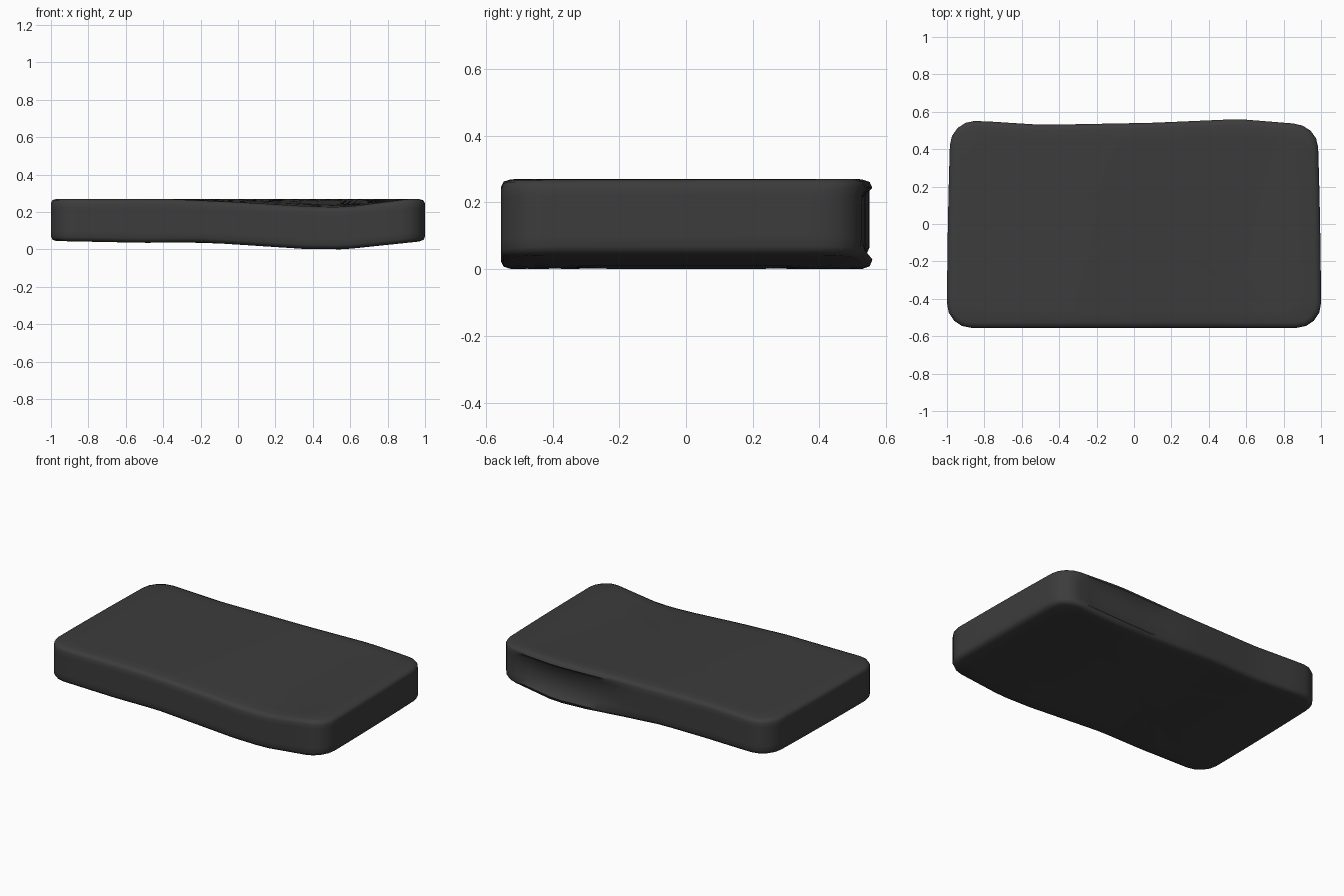
import bpy, bmesh, math

if "Cube" in bpy.data.objects:
    bpy.data.objects.remove(bpy.data.objects["Cube"], do_unlink=True)

HALF_X, HALF_Y, CORNER = 1.0, 0.555, 0.13

# Long-axis profiles: (x, value)
BOTTOM = [(-1, .045), (-.5, .035), (-.2, .038), (.35, .003), (.57, 0), (1, .045)]
FRONT_TOP = [(-1, .27), (-.35, .268), (0, .252), (.4, .227), (.58, .225), (.9, .268)]
BACK_SHIFT = [(-1, -.005), (-.84, -.004), (-.5, -.025), (.1, -.014), (.57, .006), (.9, -.02)]
BACK_DENT = [(.05, 0), (.3, .025), (.57, .04), (.75, .03), (.93, 0)]


def lerp_profile(profile, x):
    """Piecewise linear lookup, clamped at both ends."""
    if x <= profile[0][0]:
        return profile[0][1]
    for (x0, v0), (x1, v1) in zip(profile, profile[1:]):
        if x <= x1:
            return v0 + (v1 - v0) * (x - x0) / (x1 - x0)
    return profile[-1][1]


def rounded_outline(inset, arc=4, edge=20):
    """Rounded rectangle, anticlockwise, with the same count for any inset."""
    r = CORNER - inset
    corners = []
    for i, (sx, sy) in enumerate([(1, 1), (-1, 1), (-1, -1), (1, -1)]):
        cx, cy = sx * (HALF_X - CORNER), sy * (HALF_Y - CORNER)
        angles = [(i + k / arc) * math.pi / 2 for k in range(arc + 1)]
        corners.append([(cx + r * math.cos(a), cy + r * math.sin(a)) for a in angles])
    points = []
    for i, corner in enumerate(corners):
        points += corner
        (ax, ay), (bx, by) = corner[-1], corners[(i + 1) % 4][0]
        points += [(ax + (bx - ax) * k / edge, ay + (by - ay) * k / edge)
                   for k in range(1, edge)]
    return points


def warp(x, y, t, dent=0):
    """Place a point of the plain slab (t is 0 at the bottom, 1 at the top)."""
    back = min(max((y + HALF_Y) / (2 * HALF_Y), 0), 1)
    low = lerp_profile(BOTTOM, x)
    high = .27 + (lerp_profile(FRONT_TOP, x) - .27) * (1 - back)
    new_y = y + lerp_profile(BACK_SHIFT, x) * back ** 3
    if y > HALF_Y - CORNER:
        new_y -= dent * lerp_profile(BACK_DENT, x)
    return (x * (1 - .02 * back ** 2), new_y, low + (high - low) * t)


# Rings from the bottom centre, round the side, to the top centre
SCALES = [.1, .3, .5, .7, .88]
SIDE = [(.03, 0, 0), (.008, .03, 0), (0, .1, 0), (0, .24, 1), (0, .5, 1),
        (0, .78, 1), (0, .9, 0), (.008, .97, 0), (.03, 1, 0)]

bm = bmesh.new()
base = rounded_outline(.03)


def add_ring(points, t, dent=0):
    return [bm.verts.new(warp(x, y, t, dent)) for x, y in points]


rings = [add_ring([(x * s, y * s) for x, y in base], 0) for s in SCALES]
rings += [add_ring(rounded_outline(inset), t, dent) for inset, t, dent in SIDE]
rings += [add_ring([(x * s, y * s) for x, y in base], 1) for s in reversed(SCALES)]

for lower, upper in zip(rings, rings[1:]):
    n = len(lower)
    for i in range(n):
        j = (i + 1) % n
        bm.faces.new((lower[i], lower[j], upper[j], upper[i]))
bm.faces.new(list(reversed(rings[0])))
bm.faces.new(rings[-1])
bmesh.ops.recalc_face_normals(bm, faces=bm.faces)

mesh = bpy.data.meshes.new("cushion_slab")
bm.to_mesh(mesh)
bm.free()
slab = bpy.data.objects.new("cushion_slab", mesh)
bpy.context.collection.objects.link(slab)

# Single charcoal colour
charcoal = bpy.data.materials.new("charcoal")
charcoal.use_nodes = True
color = (.045, .045, .045, 1)
charcoal.diffuse_color = color
charcoal.node_tree.nodes["Principled BSDF"].inputs["Base Color"].default_value = color
mesh.materials.append(charcoal)

bpy.ops.object.select_all(action='DESELECT')
slab.select_set(True)
bpy.context.view_layer.objects.active = slab
bpy.ops.object.shade_smooth_by_angle(angle=math.radians(50))
